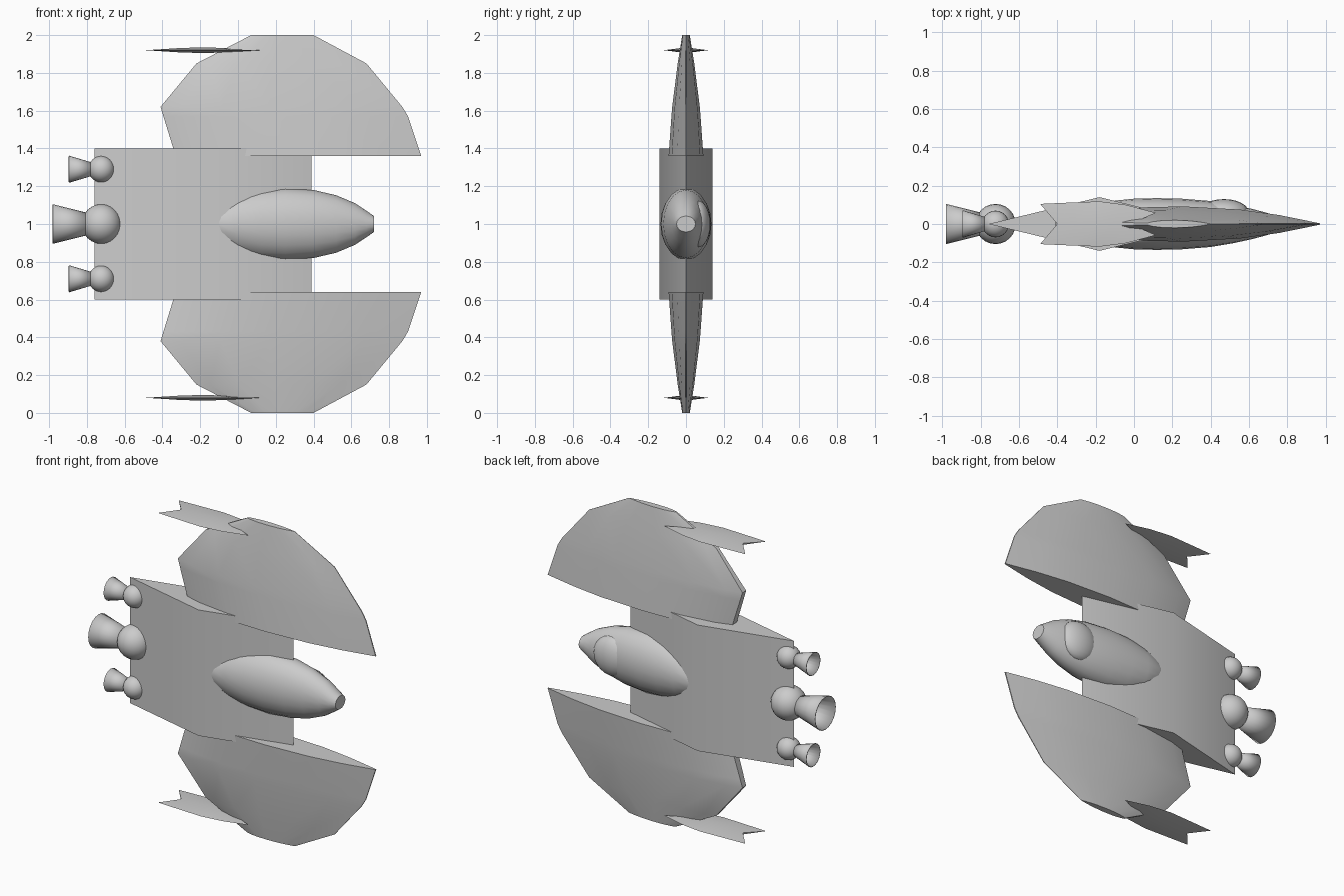
import bpy, bmesh, math
from mathutils import Matrix, Vector

cube = bpy.data.objects.get("Cube")
if cube:
    bpy.data.objects.remove(cube)

grey = bpy.data.materials.new("hull grey")
grey.use_nodes = True
colour = (0.6, 0.6, 0.6, 1)
grey.diffuse_color = colour
grey.node_tree.nodes["Principled BSDF"].inputs["Base Color"].default_value = colour


def finish(name, bm, angle=30):
    bmesh.ops.recalc_face_normals(bm, faces=bm.faces)
    mesh = bpy.data.meshes.new(name)
    bm.to_mesh(mesh)
    bm.free()
    mesh.materials.append(grey)
    ob = bpy.data.objects.new(name, mesh)
    bpy.context.collection.objects.link(ob)
    bpy.ops.object.select_all(action="DESELECT")
    ob.select_set(True)
    bpy.context.view_layer.objects.active = ob
    bpy.ops.object.shade_smooth_by_angle(angle=math.radians(angle))
    return ob


def loft(name, rings, caps=True, angle=30):
    """Skin a list of closed rings that all have the same point count."""
    bm = bmesh.new()
    rows = [[bm.verts.new(p) for p in ring] for ring in rings]
    n = len(rows[0])
    for a, b in zip(rows, rows[1:]):
        for i in range(n):
            j = (i + 1) % n
            bm.faces.new((a[i], a[j], b[j], b[i]))
    if caps:
        bm.faces.new(rows[0])
        bm.faces.new(rows[-1])
    return finish(name, bm, angle)


def ball(name, centre, radii, segments=24):
    bm = bmesh.new()
    bmesh.ops.create_uvsphere(bm, u_segments=segments, v_segments=segments // 2, radius=1,
                              matrix=Matrix.LocRotScale(Vector(centre), None, Vector(radii)))
    return finish(name, bm)


def oval(x, ry, rz, z=1.0, n=20):
    return [(x, ry * math.cos(i * math.tau / n), z + rz * math.sin(i * math.tau / n))
            for i in range(n)]


# Central hull: a diamond-plan slab
diamond = [(-0.76, 0), (-0.18, -0.14), (0.39, 0), (-0.18, 0.14)]
loft("hull", [[(x, y, z) for x, y in diamond] for z in (0.6, 1.4)])

# Wings: aerofoil sections, mirrored about mid height
# (height above middle, rear x, front x, half thickness)
levels = [(0.36, -0.33, 0.97, 0.092), (0.57, -0.395, 0.9, 0.077), (0.62, -0.41, 0.87, 0.073),
          (0.85, -0.22, 0.68, 0.044), (1.0, 0.07, 0.4, 0.02)]
# (chord fraction, thickness fraction)
foil = [(0, 0.25), (0.08, 0.6), (0.25, 0.93), (0.45, 1), (0.68, 0.82), (0.84, 0.5), (1, 0.04)]
section = foil + [(t, -w) for t, w in reversed(foil)]

# Winglets: thin blades with a notch in each end
# (x at centre line, x at outer edge, share of width)
blade_rows = [(-0.4, -0.49, 0.105), (-0.3, -0.33, 0.112), (-0.18, -0.18, 0.118),
              (-0.08, -0.04, 0.1), (-0.02, 0.115, 0.058)]
blade_thickness = [0.005, 0.012, 0.015, 0.012, 0.004]


def blade(name, z):
    rings = []
    for (mid, edge, w), h in zip(blade_rows, blade_thickness):
        rings.append([(edge, -w, z), (mid, 0, z + h), (edge, w, z), (mid, 0, z - h)])
    loft(name, rings)


for side, label in ((1, "upper"), (-1, "lower")):
    loft(label + "_wing", [[(a + t * (b - a), w * th, 1 + side * h) for t, w in section]
                           for h, a, b, th in levels])
    blade(label + "_winglet", 1 + side * 0.92)

# Cockpit pod: (x, half width, half height)
pod = [(-0.2, 0.08, 0.03), (-0.1, 0.122, 0.125), (0, 0.132, 0.165), (0.12, 0.135, 0.186),
       (0.25, 0.132, 0.192), (0.4, 0.12, 0.18), (0.52, 0.1, 0.152), (0.62, 0.078, 0.11),
       (0.68, 0.062, 0.07), (0.72, 0.05, 0.042)]
loft("cockpit_pod", [oval(*row) for row in pod])
ball("canopy_bubble", (0.47, 0.06, 1), (0.13, 0.07, 0.125))

# Engines: ball housings with open flared nozzles
# (name, z, ball radius, nozzle start x, end x, start radius, end radius)
engines = [("main", 1, 0.105, -0.78, -0.98, 0.055, 0.105),
           ("upper", 1.29, 0.07, -0.765, -0.895, 0.033, 0.072),
           ("lower", 0.71, 0.07, -0.765, -0.895, 0.033, 0.072)]
for label, z, r, x0, x1, r0, r1 in engines:
    ball(label + "_engine_ball", (-0.723, 0, z), (r, r, r))
    nozzle = loft(label + "_engine_nozzle", [oval(x0, r0, r0, z), oval(x1, r1, r1, z)], caps=False)
    shell = nozzle.modifiers.new("shell", "SOLIDIFY")
    shell.thickness = 0.004
